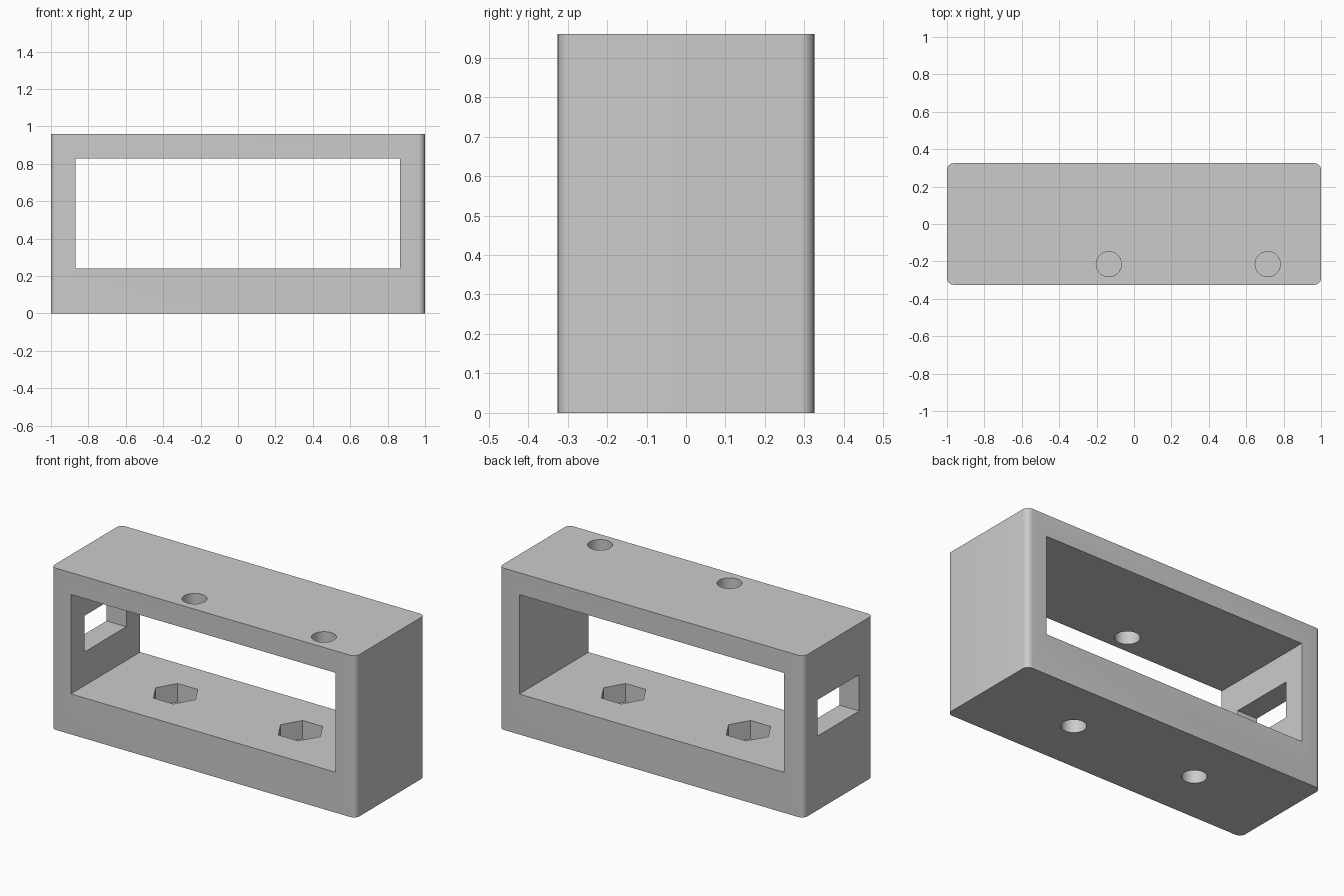
import bpy, bmesh
from math import radians
from mathutils import Matrix, Vector

cube = bpy.data.objects.get("Cube")
if cube:
    bpy.data.objects.remove(cube, do_unlink=True)

HEIGHT = 0.96
FLOOR = 0.24
DEPTH = 0.65

# Plain grey plastic
grey = bpy.data.materials.new("grey plastic")
grey.use_nodes = True
colour = (0.6, 0.6, 0.6, 1)
grey.diffuse_color = colour
grey.node_tree.nodes["Principled BSDF"].inputs["Base Color"].default_value = colour


def finish(bm, name):
    mesh = bpy.data.meshes.new(name)
    bm.to_mesh(mesh)
    bm.free()
    obj = bpy.data.objects.new(name, mesh)
    bpy.context.scene.collection.objects.link(obj)
    obj.data.materials.append(grey)
    return obj


def box(name, low, high, corner=0):
    low, high = Vector(low), Vector(high)
    bm = bmesh.new()
    place = Matrix.Translation((low + high) / 2) @ Matrix.Diagonal((*(high - low), 1))
    bmesh.ops.create_cube(bm, size=1, matrix=place)
    if corner:
        upright = [e for e in bm.edges
                   if abs(e.verts[0].co.z - e.verts[1].co.z) > 0.1]
        bmesh.ops.bevel(bm, geom=upright, offset=corner, segments=8,
                        profile=0.5, affect='EDGES')
    return finish(bm, name)


def prism(name, sides, radius, x, y, bottom, top):
    bm = bmesh.new()
    bmesh.ops.create_cone(bm, cap_ends=True, segments=sides, radius1=radius,
                          radius2=radius, depth=top - bottom,
                          matrix=Matrix.Translation((x, y, (bottom + top) / 2)))
    # Turn hexagons so that a point faces along x
    if sides == 6:
        centre = Vector((x, y, 0))
        bmesh.ops.rotate(bm, verts=bm.verts, cent=centre,
                         matrix=Matrix.Rotation(radians(30), 3, 'Z'))
    return finish(bm, name)


# Block with rounded upright corners
housing = box("housing", (-1, -DEPTH / 2, 0), (1, DEPTH / 2, HEIGHT), corner=0.035)

# Main opening from front to back, and the cable window in the right wall
cutters = [
    box("main_opening", (-0.87, -1, FLOOR), (0.867, 1, 0.83)),
    box("side_window", (-1.1, -0.195, 0.44), (-0.8, 0.195, 0.655)),
]

# Screw holes through the roof
for x in (-0.135, 0.715):
    cutters.append(prism("roof_hole", 48, 0.067, x, -0.215, 0.7, 1.1))

# Screw holes through the floor, each with a hexagonal nut pocket
for x in (-0.41, 0.41):
    cutters.append(prism("floor_hole", 48, 0.067, x, 0, -0.1, 0.2))
    cutters.append(prism("nut_pocket", 6, 0.131, x, 0, 0.13, 0.4))

for cutter in cutters:
    cutter.hide_render = True
    cut = housing.modifiers.new(cutter.name, 'BOOLEAN')
    cut.operation = 'DIFFERENCE'
    cut.solver = 'EXACT'
    cut.object = cutter

# Bake the cuts and drop the cutters
bpy.context.view_layer.update()
graph = bpy.context.evaluated_depsgraph_get()
result = bpy.data.meshes.new_from_object(housing.evaluated_get(graph))
housing.modifiers.clear()
housing.data = result
for cutter in cutters:
    bpy.data.objects.remove(cutter, do_unlink=True)

bpy.ops.object.select_all(action='DESELECT')
housing.select_set(True)
bpy.context.view_layer.objects.active = housing
bpy.ops.object.shade_smooth_by_angle(angle=radians(30))
